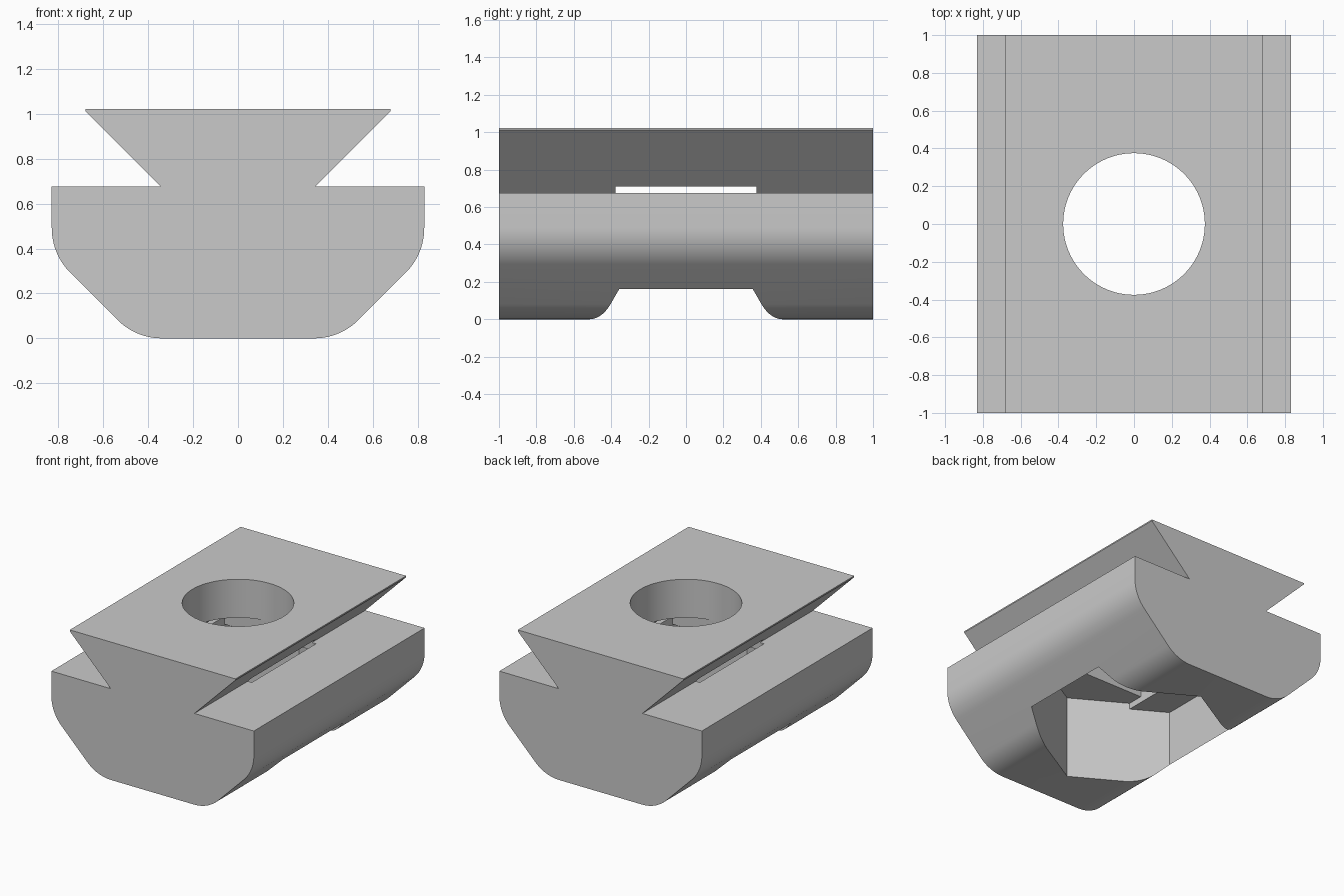
import bpy, bmesh, math
from mathutils import Vector

cube = bpy.data.objects.get("Cube")
if cube:
    bpy.data.objects.remove(cube, do_unlink=True)

grey = bpy.data.materials.new("plain_grey")
grey.use_nodes = True
grey.diffuse_color = (0.59, 0.59, 0.59, 1)
grey.node_tree.nodes["Principled BSDF"].inputs["Base Color"].default_value = (0.59, 0.59, 0.59, 1)


def prism(name, points, offset):
    """Extrude a closed outline of 3D points along offset."""
    bm = bmesh.new()
    face = bm.faces.new([bm.verts.new(p) for p in points])
    made = bmesh.ops.extrude_face_region(bm, geom=[face])["geom"]
    moved = [v for v in made if isinstance(v, bmesh.types.BMVert)]
    bmesh.ops.translate(bm, verts=moved, vec=offset)
    bmesh.ops.recalc_face_normals(bm, faces=bm.faces)
    mesh = bpy.data.meshes.new(name)
    bm.to_mesh(mesh)
    bm.free()
    mesh.materials.append(grey)
    obj = bpy.data.objects.new(name, mesh)
    bpy.context.collection.objects.link(obj)
    return obj


def fillet(prev, corner, nxt, radius, steps=12):
    """Round a profile corner with a tangent arc."""
    p, c, n = Vector(prev), Vector(corner), Vector(nxt)
    a, b = (p - c).normalized(), (n - c).normalized()
    half = a.angle(b) / 2
    centre = c + (a + b).normalized() * radius / math.sin(half)
    start = (c + a * radius / math.tan(half) - centre).normalized()
    end = (c + b * radius / math.tan(half) - centre).normalized()
    return [tuple(centre + start.slerp(end, i / steps) * radius) for i in range(steps + 1)]


def cut(body, points, bottom, top):
    """Subtract an upright prism from the body."""
    cutter = prism("cutter", [(x, y, bottom) for x, y in points], (0, 0, top - bottom))
    cutter.hide_render = True
    mod = body.modifiers.new("cut", "BOOLEAN")
    mod.operation = "DIFFERENCE"
    mod.solver = "EXACT"
    mod.object = cutter
    bpy.context.view_layer.objects.active = body
    bpy.ops.object.modifier_apply(modifier=mod.name)
    bpy.data.objects.remove(cutter, do_unlink=True)


def ring(radius, count):
    """Regular polygon with a corner on the y axis."""
    return [(radius * math.sin(math.tau * i / count), radius * math.cos(math.tau * i / count))
            for i in range(count)]


# Dovetail rail over a wide base with rounded chamfers
low, high = (0.455, 0), (0.83, 0.375)
shoulder = (0.83, 0.676)
half = fillet((0, 0), low, high, 0.28) + fillet(low, high, shoulder, 0.28)
half += [shoulder, (0.343, 0.676), (0.679, 1.012), (0.679, 1.022)]
outline = half + [(-x, z) for x, z in reversed(half)]
body = prism("slot_nut_body", [(x, -1, z) for x, z in outline], (0, 2, 0))

# Hexagonal pocket, stepped bridging recesses, then the round bore
R, W = 0.713, 0.376
cut(body, ring(R, 6), -0.2, 0.575)
edge = R - W * math.tan(math.pi / 6)
cut(body, [(0, R), (W, edge), (W, -edge), (0, -R), (-W, -edge), (-W, edge)], 0.4, 0.62)
cut(body, [(W, W), (W, -W), (-W, -W), (-W, W)], 0.5, 0.737)
cut(body, ring(W - 0.001, 96), 0.6, 1.3)

bpy.ops.object.select_all(action="DESELECT")
body.select_set(True)
bpy.context.view_layer.objects.active = body
bpy.ops.object.shade_smooth_by_angle(angle=math.radians(30))
